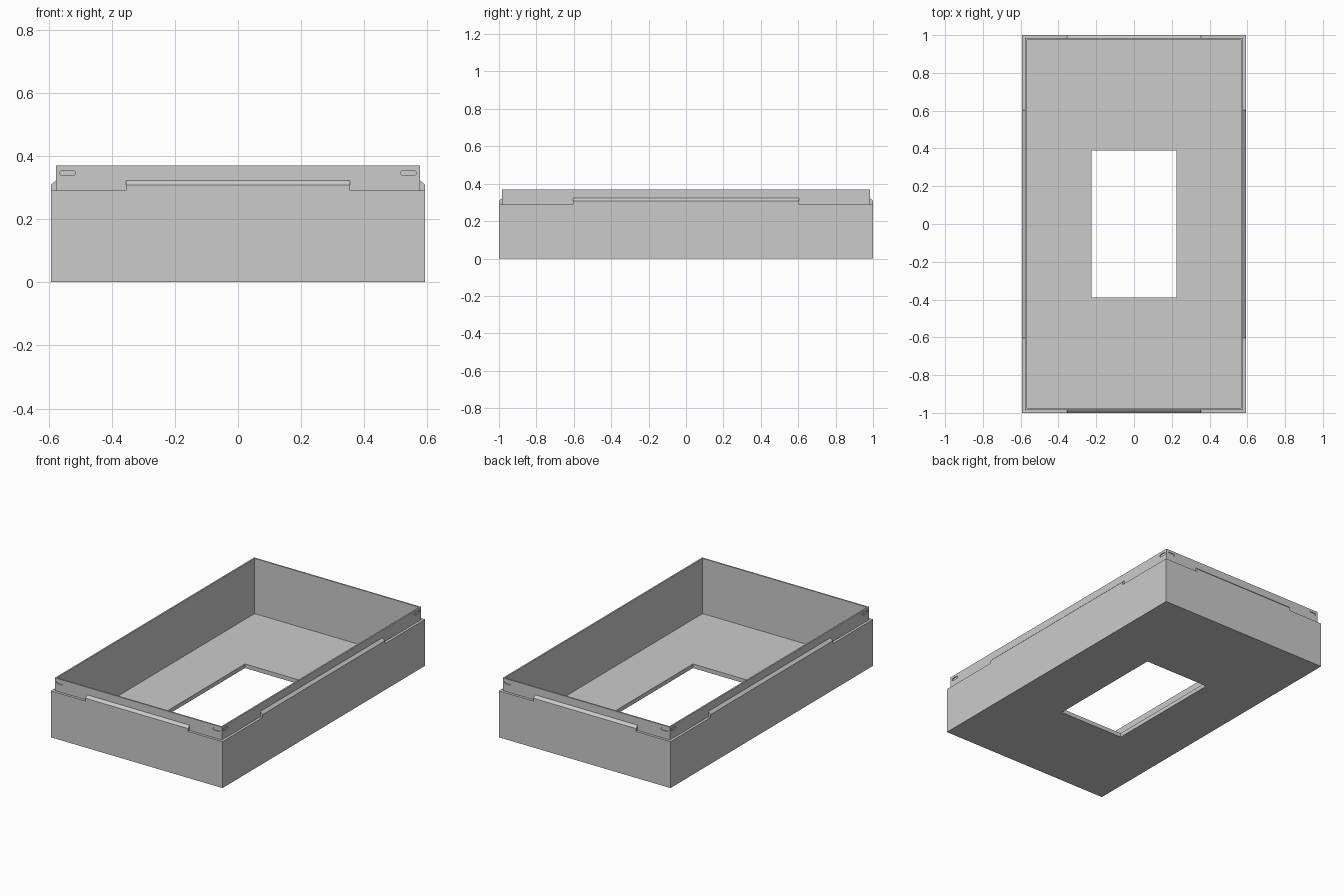
import bpy, bmesh
from math import pi, sin, cos
from mathutils import Matrix, Vector

cube = bpy.data.objects.get("Cube")
if cube:
    bpy.data.objects.remove(cube, do_unlink=True)

HX, HY = 0.593, 1.0          # half width and half length
SHOULDER, TOP = 0.29, 0.37   # shoulder and rim heights
WALL, STEP = 0.0255, 0.016   # wall thickness and rim inset

grey = bpy.data.materials.new("plain_grey")
grey.use_nodes = True
grey.diffuse_color = (0.6, 0.6, 0.6, 1)
grey.node_tree.nodes["Principled BSDF"].inputs["Base Color"].default_value = (0.6, 0.6, 0.6, 1)


def add_object(name, bm):
    bmesh.ops.recalc_face_normals(bm, faces=bm.faces)
    mesh = bpy.data.meshes.new(name)
    bm.to_mesh(mesh)
    bm.free()
    mesh.materials.append(grey)
    obj = bpy.data.objects.new(name, mesh)
    bpy.context.collection.objects.link(obj)
    return obj


def prism(bm, points, sweep, matrix):
    """Extrude a closed outline along a vector, then place it."""
    face = bm.faces.new([bm.verts.new(p) for p in points])
    result = bmesh.ops.extrude_face_region(bm, geom=[face], use_keep_orig=True)
    moved = [v for v in result["geom"] if isinstance(v, bmesh.types.BMVert)]
    bmesh.ops.translate(bm, verts=moved, vec=sweep)
    bmesh.ops.transform(bm, verts=list(face.verts) + moved, matrix=matrix)


# Tray: rectangular rings swept from the base, over the rim and into the window
win_x, win_y = 0.225, 0.39
rings = [
    (HX, HY, 0), (HX, HY, SHOULDER),
    (HX - STEP, HY - STEP, SHOULDER), (HX - STEP, HY - STEP, TOP),
    (HX - WALL, HY - WALL, TOP), (HX - WALL, HY - WALL, WALL),
    (win_x, win_y, WALL), (win_x, win_y, 0),
]
bm = bmesh.new()
loops = [[bm.verts.new((sx * x, sy * y, z)) for sx, sy in ((-1, -1), (1, -1), (1, 1), (-1, 1))]
         for x, y, z in rings]
for i, loop in enumerate(loops):
    after = loops[(i + 1) % len(loops)]
    for j in range(4):
        k = (j + 1) % 4
        bm.faces.new((loop[j], loop[k], after[k], after[j]))
tray = add_object("tray", bm)

# Ledges and slot cutters on the four walls
slots = bmesh.new()
for turn, side in enumerate(("front", "left", "back", "right")):
    out, across = (HY, HX) if turn % 2 == 0 else (HX, HY)
    half = 0.355 if turn % 2 == 0 else 0.603
    spin = Matrix.Rotation(turn * pi / 2, 4, "Z")
    lip = out - STEP

    bm = bmesh.new()
    section = [(-out, SHOULDER), (-out, 0.308), (-lip, 0.323), (-lip, SHOULDER)]
    prism(bm, [(-half, y, z) for y, z in section], Vector((2 * half, 0, 0)), spin)
    add_object(side + "_ledge", bm)

    radius, reach = 0.008, 0.017
    for sign in (-1, 1):
        centre = sign * (across - STEP - 0.037)
        outline = []
        for end in (1, -1):
            for step in range(9):
                a = -pi / 2 + step * pi / 8 + (0 if end > 0 else pi)
                outline.append((centre + end * reach + radius * cos(a), -lip - 0.01,
                                0.346 + radius * sin(a)))
        prism(slots, outline, Vector((0, 0.015, 0)), spin)

# Cut the shallow slots into the rim
cutter = add_object("slot_cutter", slots)
cutter.hide_render = True
cut = tray.modifiers.new("slots", "BOOLEAN")
cut.operation = "DIFFERENCE"
cut.solver = "EXACT"
cut.object = cutter
bpy.context.view_layer.objects.active = tray
bpy.ops.object.modifier_apply(modifier=cut.name)
bpy.data.objects.remove(cutter, do_unlink=True)
